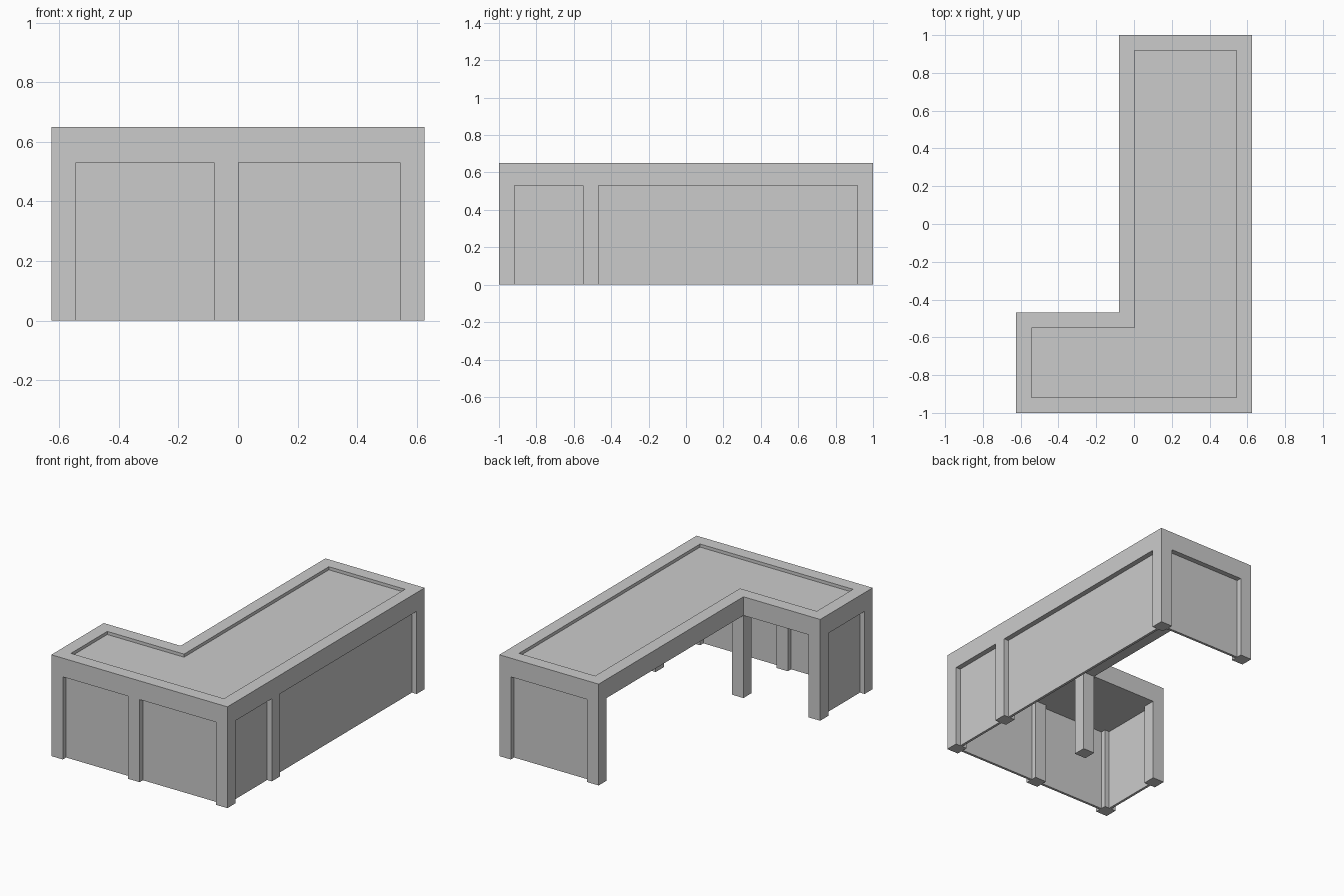
import bpy, bmesh

if "Cube" in bpy.data.objects:
    bpy.data.objects.remove(bpy.data.objects["Cube"])

X, Y, H = 0.625, 1.0, 0.65     # half width, half length, height
XI, YI = -0.08, -0.468         # inner corner of the L
W = 0.082                      # post and rim width
ZB = 0.53                      # underside of the top
D, T = 0.033, 0.016            # panel recess and thickness


def make_object(name, bm):
    bmesh.ops.recalc_face_normals(bm, faces=bm.faces[:])
    mesh = bpy.data.meshes.new(name)
    bm.to_mesh(mesh)
    bm.free()
    obj = bpy.data.objects.new(name, mesh)
    bpy.context.collection.objects.link(obj)
    return obj


def box(name, x0, x1, y0, y1, z0, z1):
    bm = bmesh.new()
    bmesh.ops.create_cube(bm, size=1)
    for v in bm.verts:
        v.co = ((x0 + x1) / 2 + v.co.x * (x1 - x0),
                (y0 + y1) / 2 + v.co.y * (y1 - y0),
                (z0 + z1) / 2 + v.co.z * (z1 - z0))
    return make_object(name, bm)


# L-shaped counter top with a shallow recess inside its rim
outline = [(-X, -Y), (X, -Y), (X, Y), (XI, Y), (XI, YI), (-X, YI)]
bm = bmesh.new()
base = bm.faces.new([bm.verts.new((x, y, ZB)) for x, y in outline])
ext = bmesh.ops.extrude_face_region(bm, geom=[base], use_keep_orig=True)
for v in ext["geom"]:
    if isinstance(v, bmesh.types.BMVert):
        v.co.z = H
bmesh.ops.recalc_face_normals(bm, faces=bm.faces[:])
top = max(bm.faces, key=lambda f: f.calc_center_median().z)
bmesh.ops.inset_region(bm, faces=[top], thickness=W, use_even_offset=True)
wall = bmesh.ops.extrude_face_region(bm, geom=[top])
for v in wall["geom"]:
    if isinstance(v, bmesh.types.BMVert):
        v.co.z = H - 0.02
if top.is_valid:
    bmesh.ops.delete(bm, geom=[top], context='FACES_ONLY')
make_object("counter_top", bm)

# Square posts, given by their lower x, y corner
posts = {
    "front_left_post": (-X, -Y),
    "front_middle_post": (XI, -Y),
    "front_right_post": (X - W, -Y),
    "right_middle_post": (X - W, YI - W),
    "back_right_post": (X - W, Y - W),
    "back_left_post": (XI, Y - W),
    "inner_corner_post": (XI, YI - W),
    "left_end_post": (-X, YI - W),
}
for name, (x, y) in posts.items():
    box(name, x, x + W, y, y + W, 0, ZB)

# Thin panels set between the posts; the inner sides stay open
box("front_left_panel", -X + W, XI, -Y + D, -Y + D + T, 0, ZB)
box("front_right_panel", XI + W, X - W, -Y + D, -Y + D + T, 0, ZB)
box("right_short_panel", X - D - T, X - D, -Y + W, YI - W, 0, ZB)
box("right_long_panel", X - D - T, X - D, YI, Y - W, 0, ZB)
box("back_panel", XI + W, X - W, Y - D - T, Y - D, 0, ZB)
box("left_panel", -X + D, -X + D + T, -Y + W, YI - W, 0, ZB)
